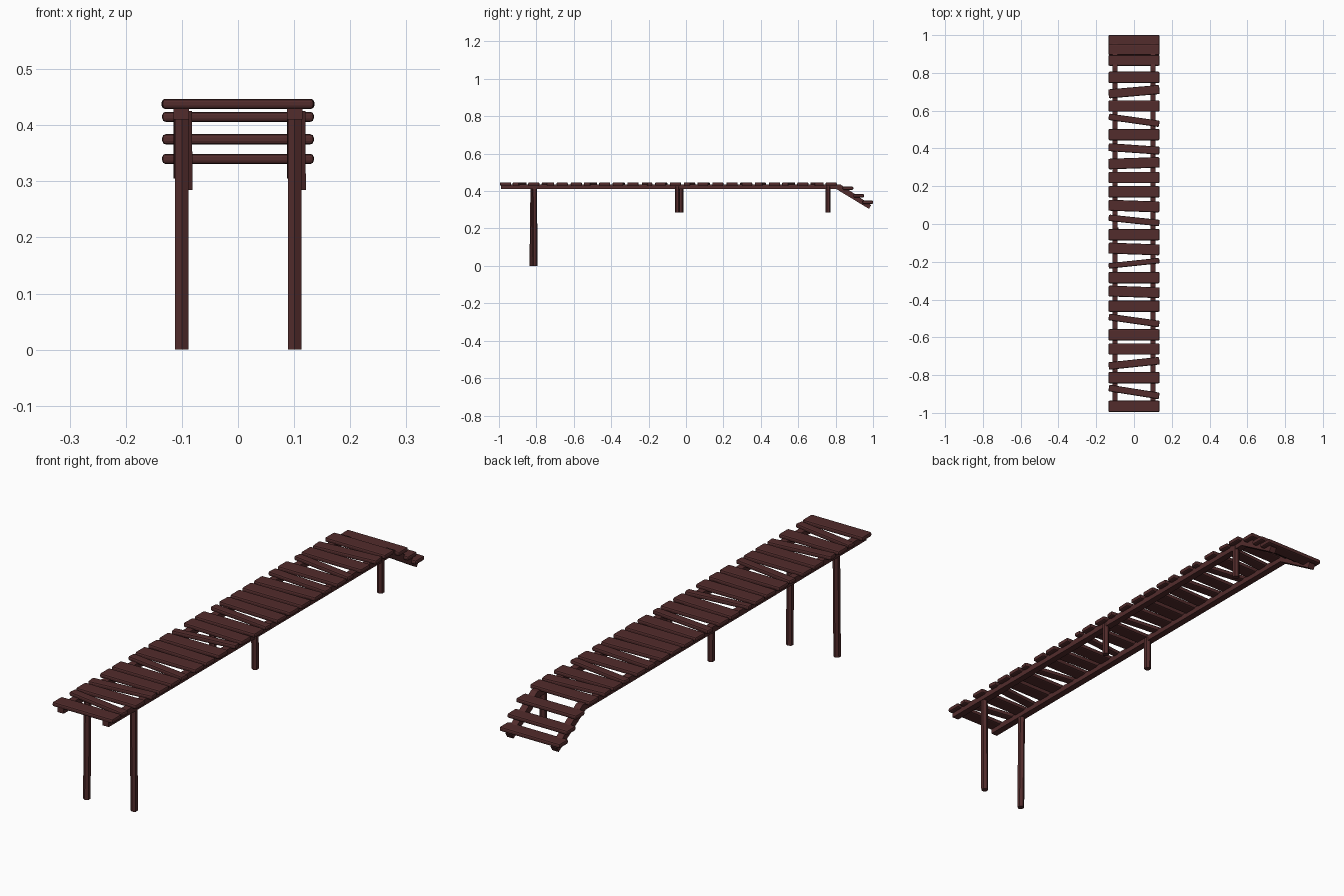
import bpy, bmesh, math
from mathutils import Vector, Matrix

cube = bpy.data.objects.get("Cube")
if cube:
    bpy.data.objects.remove(cube, do_unlink=True)

wood = bpy.data.materials.new("dark_red_brown_wood")
wood.use_nodes = True
colour = (0.085, 0.025, 0.025, 1)
wood.diffuse_color = colour
wood.node_tree.nodes["Principled BSDF"].inputs["Base Color"].default_value = colour


def finish(name, bm):
    bmesh.ops.recalc_face_normals(bm, faces=bm.faces)
    mesh = bpy.data.meshes.new(name)
    bm.to_mesh(mesh)
    bm.free()
    mesh.materials.append(wood)
    obj = bpy.data.objects.new(name, mesh)
    bpy.context.collection.objects.link(obj)
    return obj


def board(name, y, z, depth, angle=0):
    """Plank across the walkway with softened edges."""
    bm = bmesh.new()
    bmesh.ops.create_cube(bm, size=1, matrix=Matrix.Diagonal((0.27, depth, 0.018, 1)))
    obj = finish(name, bm)
    obj.location = (0, y, z)
    obj.rotation_euler.z = math.radians(angle)
    bevel = obj.modifiers.new("worn_edges", 'BEVEL')
    bevel.width = 0.006
    bevel.segments = 2


def post(name, top, bottom):
    """Six-sided post between two points."""
    bm = bmesh.new()
    rings = []
    for centre in (bottom, top):
        rings.append([bm.verts.new(Vector(centre) + Vector((
            0.0138 * math.sin(k * math.tau / 6), 0.0138 * math.cos(k * math.tau / 6), 0)))
            for k in range(6)])
    low, high = rings
    bm.faces.new(low)
    bm.faces.new(high)
    for k in range(6):
        n = (k + 1) % 6
        bm.faces.new((low[k], low[n], high[n], high[k]))
    finish(name, bm)


def rail(name, x):
    """Side beam, level under the deck and sloping under the steps."""
    level = [(-0.99, 0.41), (0.81, 0.41), (0.82, 0.434), (-0.99, 0.434)]
    slope = [(0.805, 0.41), (0.978, 0.305), (0.99, 0.325), (0.825, 0.436), (0.805, 0.436)]
    bm = bmesh.new()
    for outline in (level, slope):
        face = bm.faces.new([bm.verts.new((x - 0.014, y, z)) for y, z in outline])
        grown = bmesh.ops.extrude_face_region(bm, geom=[face])["geom"]
        moved = [v for v in grown if isinstance(v, bmesh.types.BMVert)]
        bmesh.ops.translate(bm, verts=moved, vec=(0.028, 0, 0))
    finish(name, bm)


# Deck: straight wide planks with narrow crooked ones at some places
crooked = {1: (0.035, -9), 3: (0.04, 6), 6: (0.035, -8), 8: (0.057, -2),
           10: (0.029, 6), 11: (0.058, -2), 13: (0.034, -6), 14: (0.058, -2),
           17: (0.056, 2), 18: (0.042, -4), 20: (0.034, -8), 22: (0.048, 5)}
for i in range(24):
    depth, angle = crooked.get(i, (0.06, 0))
    board(f"deck_plank_{i + 1}", -0.965 + 0.0757 * i, 0.438, depth, angle)

# Three steps descending at the back
for i, (y, z) in enumerate([(0.866, 0.415), (0.923, 0.375), (0.972, 0.34)]):
    board(f"step_{i + 1}", y, z, 0.057)

# Side beams
rail("left_rail", 0.101)
rail("right_rail", -0.101)

# Posts: tall at the front, short further back, a single one by the steps
post("front_left_post", (0.101, -0.81, 0.415), (0.101, -0.808, 0))
post("front_right_post", (-0.1, -0.818, 0.415), (-0.1, -0.823, 0))
post("middle_left_post", (0.108, -0.046, 0.425), (0.109, -0.046, 0.285))
post("middle_right_post", (-0.094, -0.027, 0.425), (-0.093, -0.027, 0.285))
post("back_left_post", (0.106, 0.76, 0.425), (0.106, 0.76, 0.285))
